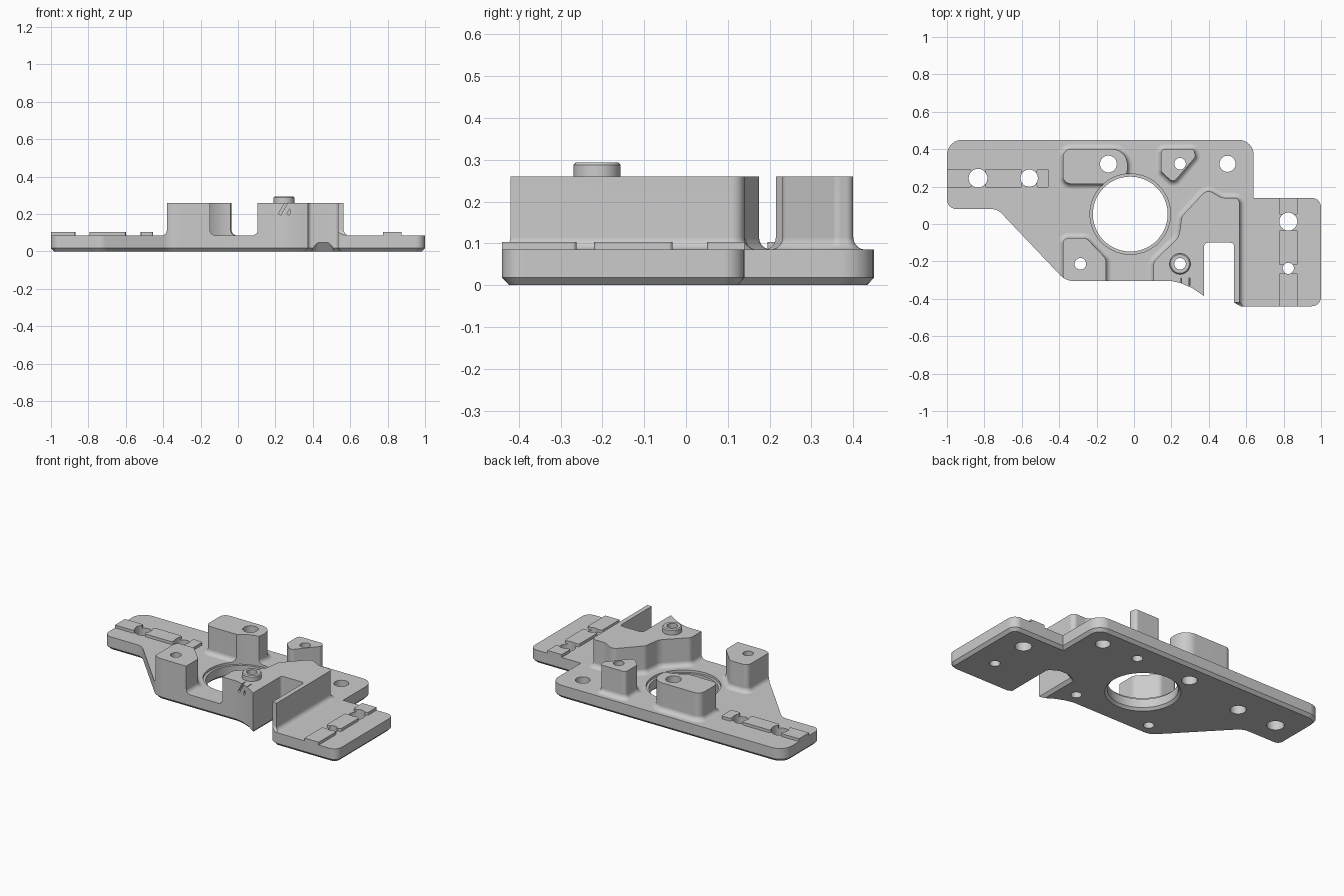
import bpy, bmesh
from math import sin, cos, pi
from mathutils import Vector, Matrix

if "Cube" in bpy.data.objects:
    bpy.data.objects.remove(bpy.data.objects["Cube"])

grey = bpy.data.materials.new("light_grey")
grey.use_nodes = True
grey.diffuse_color = (0.6, 0.6, 0.6, 1)
grey.node_tree.nodes["Principled BSDF"].inputs["Base Color"].default_value = grey.diffuse_color

TOP, TALL, FILLET = 0.085, 0.26, 0.03


def rounded(corners, steps=6):
    """Counter-clockwise outline from (x, y, radius) corners."""
    out, n = [], len(corners)
    for i, c in enumerate(corners):
        p = Vector(c[:2])
        r = c[2] if len(c) > 2 else 0
        if not r:
            out.append(p)
            continue
        u = (Vector(corners[i - 1][:2]) - p).normalized()
        v = (Vector(corners[(i + 1) % n][:2]) - p).normalized()
        half = u.angle(v) / 2
        mid = p + (u + v).normalized() * r / sin(half)
        a = (p + u * r * cos(half) / sin(half) - mid).normalized()
        b = (p + v * r * cos(half) / sin(half) - mid).normalized()
        out += [mid + a.slerp(b, k / steps).normalized() * r for k in range(steps + 1)]
    return out


def circle(x, y, r, n=40):
    return [Vector((x + r * cos(2 * pi * k / n), y + r * sin(2 * pi * k / n))) for k in range(n)]


def rect(x0, x1, y0, y1, r=0):
    return rounded([(x0, y0, r), (x1, y0, r), (x1, y1, r), (x0, y1, r)])


def offset(pts, d):
    """Move an outline outward by d with mitred corners."""
    out = []
    for i, p in enumerate(pts):
        e = (p - pts[i - 1]).normalized()
        f = (pts[(i + 1) % len(pts)] - p).normalized()
        m, k = Vector((e.y, -e.x)), Vector((f.y, -f.x))
        out.append(p + (m + k) * d / (1 + m.dot(k)))
    return out


def loft(name, pts, levels):
    """Solid through (z, outward offset) levels of one outline."""
    bm = bmesh.new()
    rings = [[bm.verts.new((p.x, p.y, z)) for p in offset(pts, d)] for z, d in levels]
    n = len(pts)
    for lo, hi in zip(rings, rings[1:]):
        for i in range(n):
            j = (i + 1) % n
            bm.faces.new((lo[i], lo[j], hi[j], hi[i]))
    bm.faces.new(rings[0][::-1])
    bm.faces.new(rings[-1])
    mesh = bpy.data.meshes.new(name)
    bm.to_mesh(mesh)
    bm.free()
    mesh.materials.append(grey)
    ob = bpy.data.objects.new(name, mesh)
    bpy.context.collection.objects.link(ob)
    return ob


def combine(target, tool, operation):
    """Apply a boolean and discard the tool."""
    tool.hide_render = True
    mod = target.modifiers.new("bool", "BOOLEAN")
    mod.object, mod.operation, mod.solver = tool, operation, "EXACT"
    bpy.context.view_layer.objects.active = target
    bpy.ops.object.modifier_apply(modifier=mod.name)
    bpy.data.objects.remove(tool)


# Outline of the whole plate, with the chamfered lower edge
body = loft("mounting_plate", rounded([
    (-1, 0.08, 0.05), (-0.73, 0.08, 0.08), (-0.365, -0.305, 0.1), (0.2, -0.305),
    (0.25, -0.316), (0.31, -0.342), (0.375, -0.385), (0.375, -0.1, 0.02),
    (0.535, -0.1, 0.02), (0.535, -0.42), (0.57, -0.44), (1, -0.44, 0.05),
    (1, 0.14, 0.05), (0.64, 0.14), (0.64, 0.45, 0.08), (-1, 0.45, 0.08)]),
    [(0, -0.017), (0.018, 0), (0.4, 0)])

# Height envelope: flat slab with filleted bosses on it
envelope = loft("slab", rect(-1.2, 1.2, -0.7, 0.7), [(-0.1, 0), (TOP, 0)])
flare = [(0.05, FILLET)] + [
    (TOP + FILLET * (1 - cos(t * pi / 10)), FILLET * (1 - sin(t * pi / 10)))
    for t in range(6)] + [(TALL, 0)]
bosses = {
    "slot_boss": [(-0.38, 0.215, 0.04), (-0.035, 0.215, 0.08),
                  (-0.035, 0.4, 0.08), (-0.38, 0.4, 0.04)],
    "small_boss": [(0.145, 0.28, 0.02), (0.21, 0.22, 0.025), (0.33, 0.36, 0.02),
                   (0.32, 0.4, 0.02), (0.145, 0.4, 0.02)],
    "corner_boss": [(-0.38, -0.4), (-0.15, -0.4), (-0.15, -0.185, 0.04),
                    (-0.255, -0.075, 0.04), (-0.38, -0.075, 0.03)],
    "notched_block": [(0.105, -0.5), (0.395, -0.5), (0.395, -0.15), (0.515, -0.15),
                      (0.515, -0.42), (0.565, -0.42), (0.565, 0.14, 0.03),
                      (0.47, 0.14, 0.05), (0.39, 0.185, 0.04), (0.255, 0.04, 0.04),
                      (0.24, -0.07, 0.08), (0.105, -0.2, 0.04)],
}
for name, corners in bosses.items():
    combine(envelope, loft(name, rounded(corners), flare), "UNION")

# Raised pads along both wings
pads = [(-1.1, -0.87, 0.195, 0.295), (-0.795, -0.6, 0.195, 0.295), (-0.52, -0.455, 0.195, 0.295),
        (0.775, 0.875, 0.05, 0.3), (0.775, 0.875, -0.22, -0.032), (0.775, 0.875, -0.6, -0.262)]
for p in pads:
    combine(envelope, loft("pad", rect(*p, 0.01), [(0.05, 0), (0.103, 0)]), "UNION")

# Locating pin on the block
PIN = (0.246, -0.213)
combine(envelope, loft("pin", circle(*PIN, 0.056), [(0.2, 0), (0.288, 0), (0.294, -0.006)]), "UNION")
combine(body, envelope, "INTERSECT")

# Large bore with chamfered rims
combine(body, loft("bore", circle(-0.02, 0.053, 0.2, 72),
        [(-0.01, 0.025), (0.015, 0), (0.07, 0), (0.07, 0.015), (0.5, 0.015)]), "DIFFERENCE")

# Screw holes
holes = [(-0.834, 0.245, 0.05), (-0.56, 0.245, 0.046), (-0.137, 0.321, 0.045),
         (0.246, 0.322, 0.031), (0.5, 0.322, 0.043), (-0.287, -0.213, 0.031),
         (*PIN, 0.031), (0.825, 0.013, 0.048), (0.825, -0.237, 0.03)]
for h in holes:
    combine(body, loft("hole", circle(*h), [(-0.1, 0), (0.5, 0)]), "DIFFERENCE")

# Relief under the back of the notch
combine(body, loft("relief", rect(0.4, 0.51, -0.2, -0.08, 0.03),
        [(-0.01, 0.022), (0.05, -0.022)]), "DIFFERENCE")

# Two slanted slits on the block front
for x in (0.24, 0.285):
    slit = loft("slit", rect(-0.007, 0.007, -0.02, 0.02), [(-0.035, 0), (0.035, 0)])
    slit.data.transform(Matrix.Translation((x, -0.308, 0.228)) @ Matrix.Rotation(pi / 6, 4, "Y"))
    combine(body, slit, "DIFFERENCE")

# Smooth fillets, sharp edges, flat large faces
bpy.ops.object.select_all(action="DESELECT")
body.select_set(True)
bpy.context.view_layer.objects.active = body
bpy.ops.object.shade_smooth_by_angle(angle=pi / 6)
weighted = body.modifiers.new("weighted_normals", "WEIGHTED_NORMAL")
weighted.keep_sharp = True
